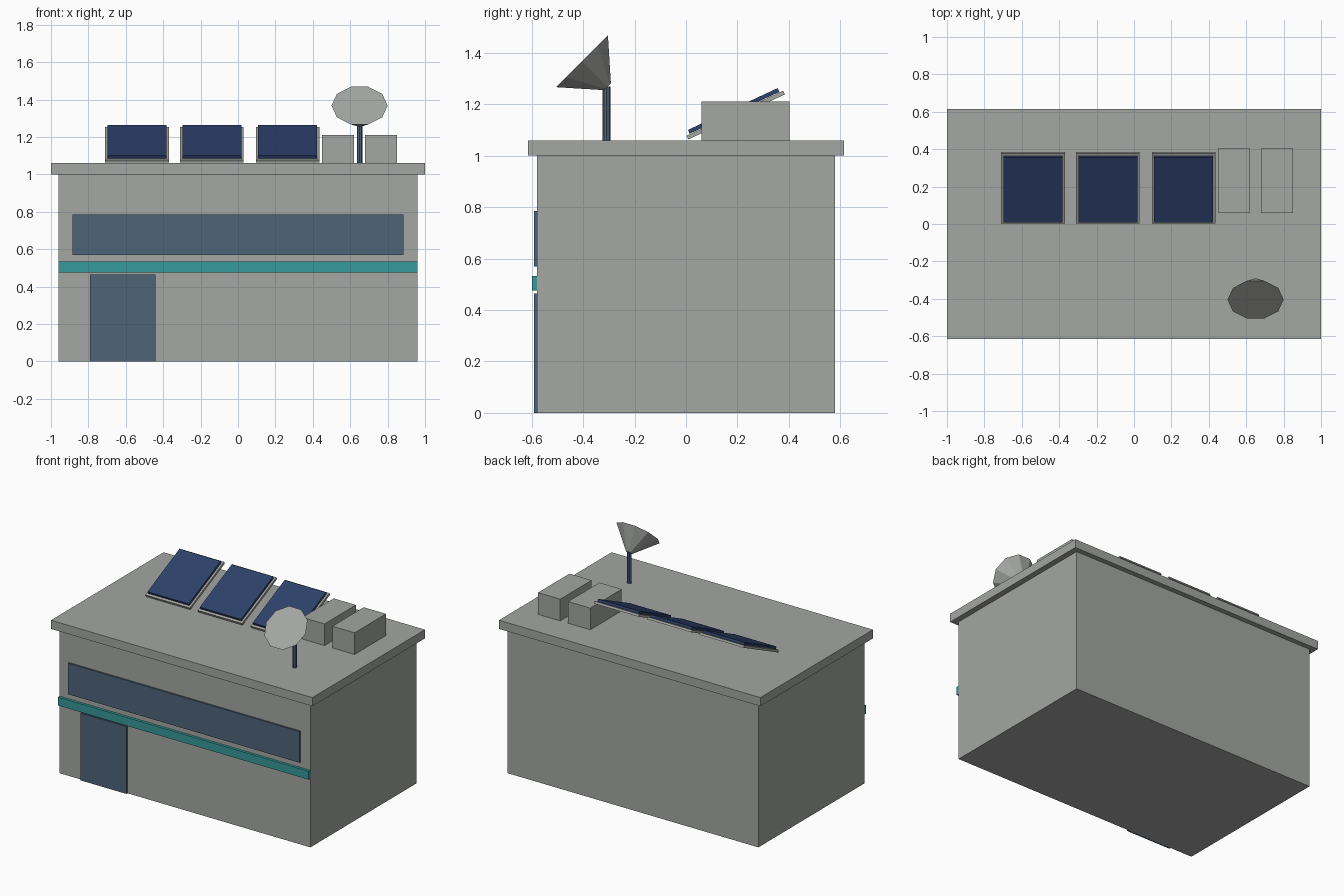
import bpy
import math
from mathutils import Matrix, Vector

default = bpy.data.objects.get("Cube")
if default:
    bpy.data.objects.remove(default, do_unlink=True)


def make_material(name, rgb):
    mat = bpy.data.materials.new(name)
    color = (*rgb, 1.0)
    mat.diffuse_color = color
    mat.use_nodes = True
    bsdf = mat.node_tree.nodes["Principled BSDF"]
    bsdf.inputs["Base Color"].default_value = color
    bsdf.inputs["Roughness"].default_value = 0.8
    return mat


concrete = make_material("concrete grey", (0.37, 0.385, 0.365))
glass = make_material("slate blue glass", (0.078, 0.127, 0.19))
teal = make_material("teal trim", (0.037, 0.32, 0.32))
solar_blue = make_material("solar navy", (0.026, 0.052, 0.145))


def finish(name, mat):
    obj = bpy.context.object
    obj.name = name
    obj.data.materials.append(mat)
    return obj


def box(name, mat, center, size, tilt=0.0):
    bpy.ops.mesh.primitive_cube_add(size=1)
    obj = finish(name, mat)
    obj.data.transform(Matrix.Diagonal((*size, 1)))
    obj.location = center
    obj.rotation_euler.x = tilt
    return obj


def span_box(name, mat, low, high):
    low, high = Vector(low), Vector(high)
    return box(name, mat, (low + high) / 2, high - low)


# Building shell
span_box("building_body", concrete, (-0.96, -0.58, 0), (0.96, 0.58, 1))
span_box("roof_slab", concrete, (-1, -0.615, 1), (1, 0.615, 1.06))

# Front facade
span_box("window_band", glass, (-0.885, -0.592, 0.57), (0.885, -0.575, 0.785))
span_box("trim_stripe", teal, (-0.96, -0.598, 0.475), (0.96, -0.575, 0.533))
span_box("front_door", glass, (-0.79, -0.592, 0), (-0.44, -0.575, 0.465))

# Solar panels: a frame with a cell sheet lying on its sloped face
TILT = math.radians(25)
normal = Vector((0, -math.sin(TILT), math.cos(TILT)))
for i, x in enumerate((-0.54, -0.14, 0.265), 1):
    center = Vector((x, 0.193, 1.158))
    box(f"solar_frame_{i}", concrete, center, (0.34, 0.415, 0.016), TILT)
    box(f"solar_cells_{i}", solar_blue, center + normal * 0.018,
        (0.316, 0.385, 0.016), TILT)

# Rooftop ventilation units
for i, x in enumerate((0.535, 0.765), 1):
    span_box(f"vent_unit_{i}", concrete, (x - 0.085, 0.06, 1.06), (x + 0.085, 0.403, 1.21))

# Dish on a pole
bpy.ops.mesh.primitive_cylinder_add(vertices=8, radius=0.015, depth=0.21,
                                    location=(0.65, -0.309, 1.165))
finish("dish_pole", glass)

bpy.ops.mesh.primitive_cone_add(vertices=10, radius1=0.02, radius2=0.15, depth=0.14)
dish = finish("dish", concrete)
# Turn the rim so that vertices lie on its left and right ends
dish.data.transform(Matrix.Rotation(math.pi / 2, 4, "Z"))
dish.rotation_euler.x = math.pi / 4
dish.location = (0.65, -0.355, 1.318)
